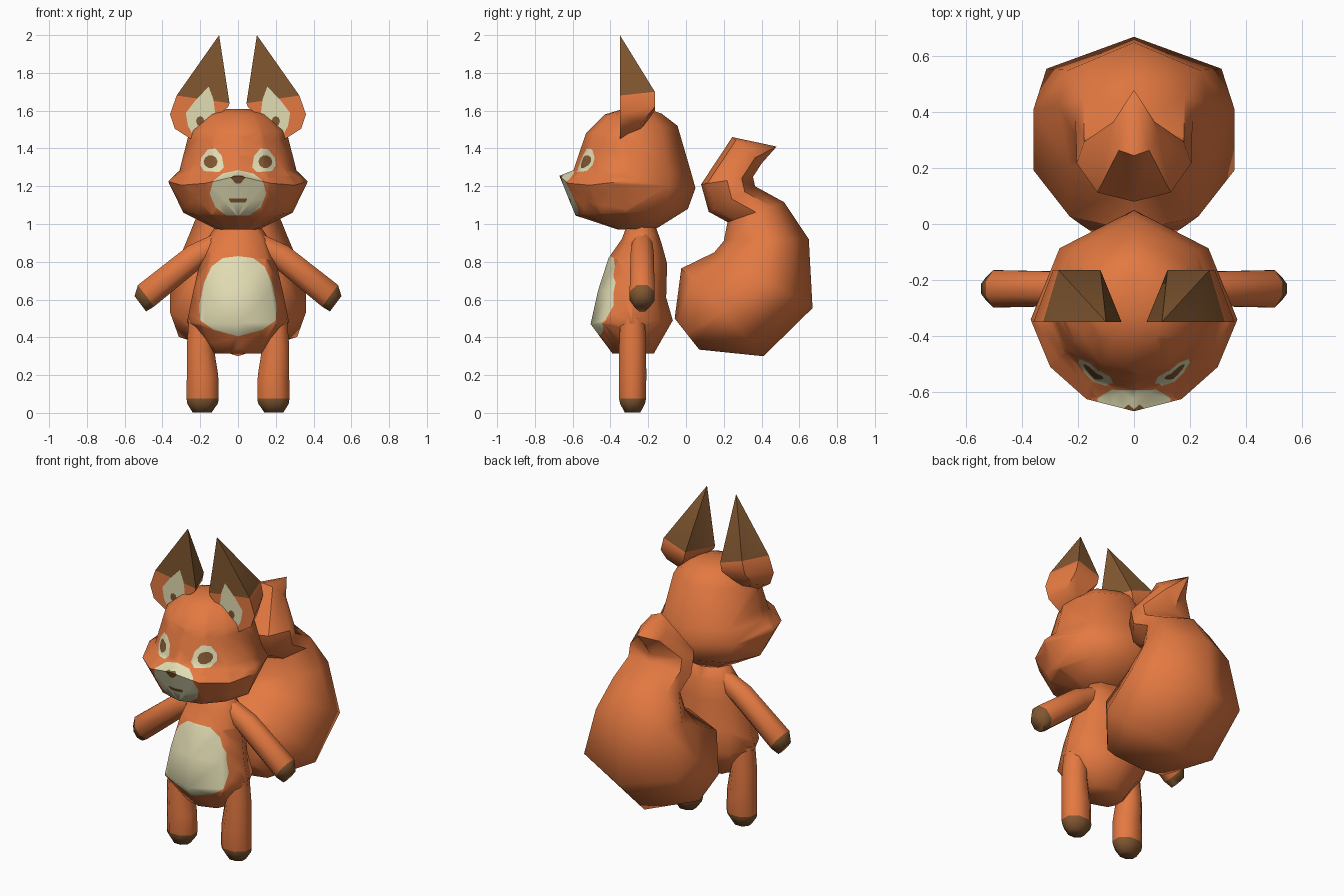
import bpy, bmesh, math
from mathutils import Vector

if "Cube" in bpy.data.objects:
    bpy.data.objects.remove(bpy.data.objects["Cube"])


def material(name, rgb):
    m = bpy.data.materials.new(name)
    m.diffuse_color = (*rgb, 1)
    m.use_nodes = True
    m.node_tree.nodes["Principled BSDF"].inputs["Base Color"].default_value = m.diffuse_color
    return m


MATS = [material("orange fur", (0.77, 0.19, 0.053)),
        material("brown", (0.22, 0.095, 0.03)),
        material("cream", (0.76, 0.72, 0.45))]
ORANGE, BROWN, CREAM = 0, 1, 2

# Half cross-sections: (fraction from front to back, fraction of half width)
OVAL = [(0, 0), (.16, .74), (.5, 1), (.84, .74), (1, 0)]
HEAD = [(0, 0), (.06, .46), (.22, .81), (.455, 1), (.81, .72), (1, 0)]
TAIL = [(0, 0), (.12, .64), (.5, 1), (.78, .87), (1, 0)]


def ring(yf, zf, yb, zb, w, prof):
    """Symmetric ring between a front and a back point, w = half width."""
    front, back = Vector((0, yf, zf)), Vector((0, yb, zb))
    half = [front.lerp(back, f) + Vector((x * w, 0, 0)) for f, x in prof]
    return half + [Vector((-p.x, p.y, p.z)) for p in half[-2:0:-1]]


def limb_ring(x, y, z, r, ry, u, n=8):
    """Ring round a limb; u is the direction across it."""
    return [Vector((x, y, z)) + u * r * math.cos(a) + Vector((0, ry * math.sin(a), 0))
            for a in (2 * math.pi * (i + .5) / n for i in range(n))]


def loft(rings, bands=None):
    bm = bmesh.new()
    vs = [[bm.verts.new(p) for p in r] for r in rings]
    n = len(vs[0])
    bands = bands or [ORANGE] * (len(vs) - 1)
    for a, b, m in zip(vs, vs[1:], bands):
        for i in range(n):
            j = (i + 1) % n
            bm.faces.new((a[i], a[j], b[j], b[i])).material_index = m
    bm.faces.new(vs[0]).material_index = bands[0]
    bm.faces.new(vs[-1]).material_index = bands[-1]
    bmesh.ops.remove_doubles(bm, verts=bm.verts[:], dist=1e-4)
    bmesh.ops.recalc_face_normals(bm, faces=bm.faces[:])
    bmesh.ops.triangulate(bm, faces=bm.faces[:])
    return bm


def paint(bm, pts, mat):
    """Cut a convex x-z outline into the front faces and colour the inside."""
    bm.normal_update()
    pts = [Vector((x, 0, z)) for x, z in pts]
    mid = sum(pts, Vector()) / len(pts)
    faces = [f for f in bm.faces if f.normal.y < -0.02]
    for a, b in zip(pts, pts[1:] + pts[:1]):
        no = (b - a).cross(Vector((0, 1, 0))).normalized()
        if no.dot(mid - a) < 0:
            no = -no
        geom = faces + list({e for f in faces for e in f.edges}) \
            + list({v for f in faces for v in f.verts})
        res = bmesh.ops.bisect_plane(bm, geom=geom, dist=1e-5, plane_co=a, plane_no=no)
        faces = [g for g in res["geom"] if isinstance(g, bmesh.types.BMFace)
                 and (g.calc_center_median() - a).dot(no) > 0]
    for f in faces:
        f.material_index = mat


def disc(x, z, rx, rz, n=10):
    return [(x + rx * math.cos(2 * math.pi * i / n), z + rz * math.sin(2 * math.pi * i / n))
            for i in range(n)]


def finish(name, bm, mirror=False, angle=65):
    me = bpy.data.meshes.new(name)
    for f in bm.faces:
        f.smooth = True
    bm.to_mesh(me)
    bm.free()
    for m in MATS:
        me.materials.append(m)
    me.set_sharp_from_angle(angle=math.radians(angle))
    ob = bpy.data.objects.new(name, me)
    bpy.context.collection.objects.link(ob)
    if mirror:
        ob.modifiers.new("mirror", 'MIRROR').use_mirror_merge = False
    return ob


# Head with muzzle, eyes, nose and mouth
head_rings = [ring(*r, HEAD) for r in [
    (-.36, .97, -.15, .98, .12), (-.585, 1.045, .01, 1.08, .29),
    (-.67, 1.255, .05, 1.19, .37), (-.595, 1.285, .025, 1.28, .31),
    (-.53, 1.48, -.045, 1.52, .255), (-.43, 1.58, -.13, 1.585, .16),
    (-.33, 1.61, -.19, 1.605, .08)]]
for i in (1, 2, -1, -2):  # muzzle edge droops beside the nose
    head_rings[2][i].z -= .035
head = loft(head_rings)
paint(head, [(0, 1.285), (.08, 1.268), (.13, 1.23), (.15, 1.16), (.12, 1.09), (.06, 1.045),
             (-.06, 1.045), (-.12, 1.09), (-.15, 1.16), (-.13, 1.23), (-.08, 1.268)], CREAM)
paint(head, [(-.04, 1.245), (-.02, 1.258), (.02, 1.258), (.04, 1.245), (.012, 1.215), (-.012, 1.215)], BROWN)
paint(head, [(-.05, 1.136), (.05, 1.136), (.04, 1.114), (-.04, 1.114)], BROWN)
for s in (-1, 1):
    eye = [(.12, 1.40), (.16, 1.395), (.195, 1.35), (.2, 1.31), (.18, 1.28),
           (.10, 1.275), (.075, 1.3), (.085, 1.36)]
    paint(head, [(s * x, z) for x, z in eye], CREAM)
    paint(head, disc(s * .145, 1.33, .037, .034), BROWN)
finish("head", head)

# Ears: flat front, brown tips, cream inside
ear = loft([[Vector(p) for p in r] for r in [
    [(.10, -.35, 2)] * 4,
    [(.325, -.35, 1.68), (.045, -.35, 1.64), (.12, -.165, 1.65), (.27, -.165, 1.70)],
    [(.36, -.35, 1.58), (.052, -.35, 1.62), (.13, -.165, 1.60), (.29, -.165, 1.62)],
    [(.335, -.35, 1.505), (.25, -.35, 1.45), (.21, -.24, 1.50), (.30, -.24, 1.53)]]],
    [BROWN, ORANGE, ORANGE])
paint(ear, [(.16, 1.74), (.13, 1.66), (.12, 1.58), (.235, 1.465), (.265, 1.52), (.278, 1.6), (.225, 1.655)], CREAM)
paint(ear, disc(.2, 1.545, .022, .026, 8), BROWN)
finish("ears", ear, mirror=True, angle=40)

# Body with cream belly
body = loft([ring(*r, OVAL) for r in [
    (-.31, 1.0, -.165, 1.0, .11), (-.34, .92, -.13, .90, .17), (-.41, .82, -.10, .79, .20),
    (-.465, .65, -.105, .61, .24), (-.505, .47, -.07, .49, .27), (-.39, .315, -.17, .315, .14)]])
paint(body, [(0, .83), (.08, .82), (.14, .775), (.18, .69), (.205, .57), (.20, .49), (.13, .44), (0, .405),
             (-.13, .44), (-.20, .49), (-.205, .57), (-.18, .69), (-.14, .775), (-.08, .82)], CREAM)
finish("body", body)

# Arms with brown hands
across = Vector((.6, 0, .8))
arm = loft([limb_ring(x, -.232, z, r, ry, across) for x, z, r, ry in [
    (.09, .905, .06, .055), (.225, .83, .072, .066), (.487, .62, .077, .072), (.517, .578, .055, .045)]],
    [ORANGE, ORANGE, BROWN])
finish("arms", arm, mirror=True)

# Legs with brown feet
leg = loft([limb_ring(x, -.283, z, r, ry, Vector((1, 0, 0))) for x, z, r, ry in [
    (.195, .5, .07, .07), (.2, .35, .077, .077), (.188, .2, .09, .079),
    (.187, .075, .092, .077), (.188, .05, .088, .072), (.19, .003, .055, .045)]],
    [ORANGE] * 3 + [BROWN] * 2)
finish("legs", leg, mirror=True)

# Bushy tail curling up to a bent tip
tail = loft([ring(*r, TAIL) for r in [
    (-.06, .50, .07, .335, .2), (-.025, .765, .41, .30, .36), (.15, .85, .67, .555, .36),
    (.20, .91, .65, .92, .27), (.22, 1.01, .52, 1.115, .21), (.12, 1.065, .365, 1.20, .205),
    (.08, 1.21, .355, 1.25, .205), (.245, 1.46, .40, 1.32, .085), (.48, 1.41, .48, 1.41, 0)]])
finish("tail", tail, angle=50)
